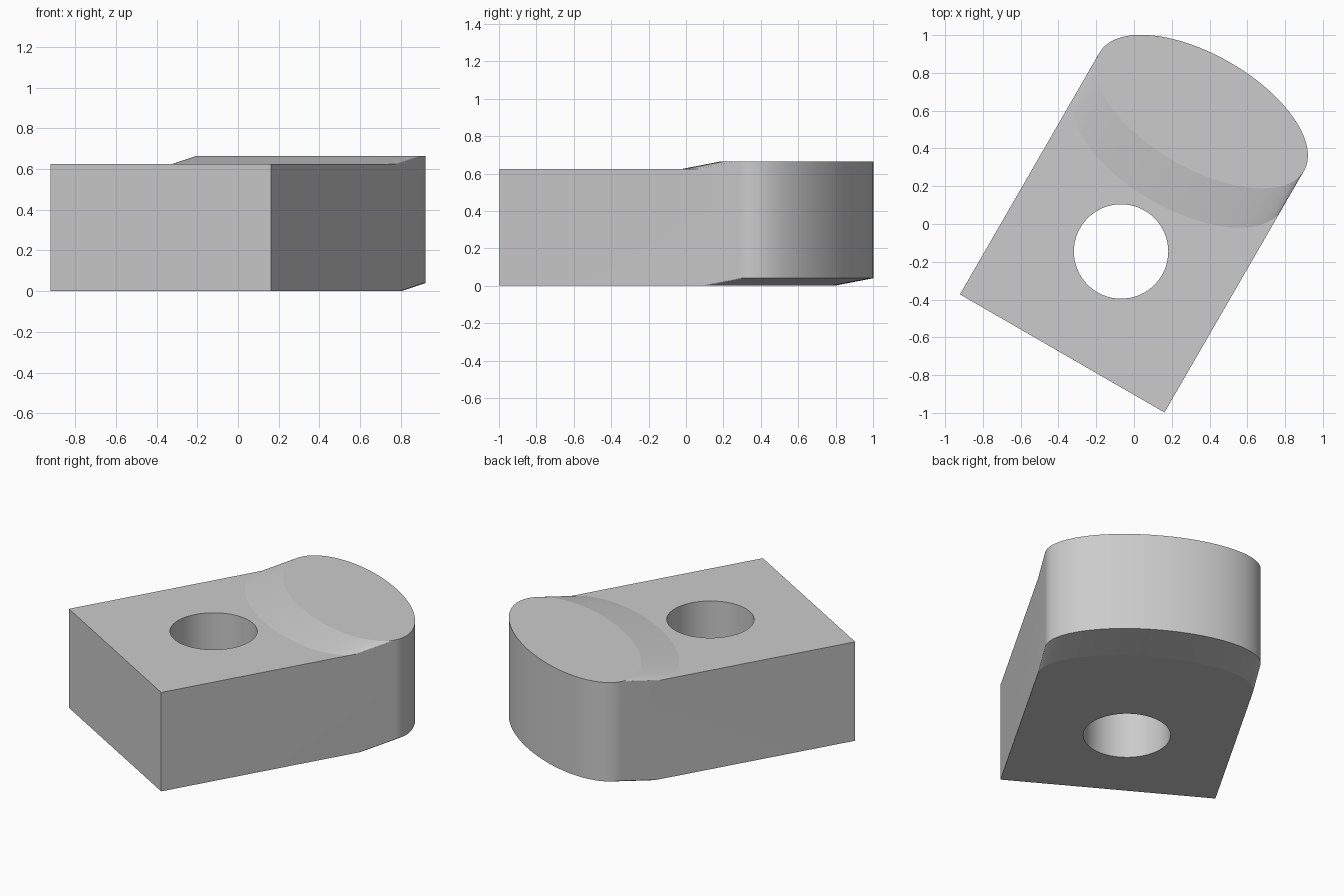
import bpy, bmesh
from math import pi, sin, cos, radians
from mathutils import Matrix

if "Cube" in bpy.data.objects:
    bpy.data.objects.remove(bpy.data.objects["Cube"], do_unlink=True)

HALF, DEPTH, BASE = 0.625, 0.3, 0.625    # half width, pad half depth, block height
CENTRE, SHIFT, RISE = 1.478, 0.24, 0.04  # pad centre, ramp run, ramp rise
STEPS = 64

grey = bpy.data.materials.new("light grey")
grey.use_nodes = True
colour = (0.6, 0.6, 0.6, 1)
grey.diffuse_color = colour
grey.node_tree.nodes["Principled BSDF"].inputs["Base Color"].default_value = colour

bm = bmesh.new()


def half_ellipse(side, back, z):
    """Half of the pad outline from +x to -x; side is 1 for the rear half."""
    return [bm.verts.new((HALF * cos(pi * i / STEPS),
                          CENTRE - back + side * DEPTH * sin(pi * i / STEPS), z))
            for i in range(STEPS + 1)]


def strip(a, b):
    for i in range(STEPS):
        bm.faces.new((a[i], a[i + 1], b[i + 1], b[i]))


# Curves bounding the slanted ramps and the raised pad
top_low = half_ellipse(-1, SHIFT, BASE)
top_high = half_ellipse(-1, 0, BASE + RISE)
top_back = half_ellipse(1, 0, BASE + RISE)
under_low = half_ellipse(1, SHIFT, 0)
under_back = half_ellipse(1, 0, RISE)
fr, fl, fr_top, fl_top = [bm.verts.new((x, 0, z))
                          for z in (0, BASE) for x in (HALF, -HALF)]

# Upper ramp, rear wall and lower ramp
strip(top_low, top_high)
strip(top_back, under_back)
strip(under_back, under_low)
# Flat top, raised pad, underside and front
bm.faces.new([fl_top, fr_top] + top_low)
bm.faces.new(top_high + top_back[::-1])
bm.faces.new([fl, fr] + under_low)
bm.faces.new((fr, fr_top, fl_top, fl))
# Sides
for end, low, high in ((0, fr, fr_top), (-1, fl, fl_top)):
    bm.faces.new((low, under_low[end], under_back[end],
                  top_back[end], top_low[end], high))
bmesh.ops.remove_doubles(bm, verts=bm.verts, dist=0.0001)
bmesh.ops.recalc_face_normals(bm, faces=bm.faces)

# Turn the block into place
place = Matrix.Translation((-0.38, -0.685, 0)) @ Matrix.Rotation(radians(-30), 4, "Z")
bm.transform(place)
mesh = bpy.data.meshes.new("stepped_block")
bm.to_mesh(mesh)
bm.free()
mesh.materials.append(grey)
block = bpy.data.objects.new("stepped_block", mesh)
bpy.context.collection.objects.link(block)

# Round through hole
bpy.ops.mesh.primitive_cylinder_add(vertices=64, radius=0.25, depth=2,
                                    location=place.to_3x3() @ place.inverted().to_3x3() @ (place @ Matrix.Translation((0, 0.623, 0.3))).translation)
cutter = bpy.context.object
cutter.name = "hole_cutter"
cutter.hide_render = True
cutter.data.materials.append(grey)
cut = block.modifiers.new("hole", "BOOLEAN")
cut.operation = "DIFFERENCE"
cut.solver = "EXACT"
cut.object = cutter

bpy.ops.object.select_all(action="DESELECT")
block.select_set(True)
bpy.context.view_layer.objects.active = block
bpy.ops.object.modifier_apply(modifier=cut.name)
bpy.data.objects.remove(cutter, do_unlink=True)
bpy.ops.object.shade_smooth_by_angle(angle=radians(8))
